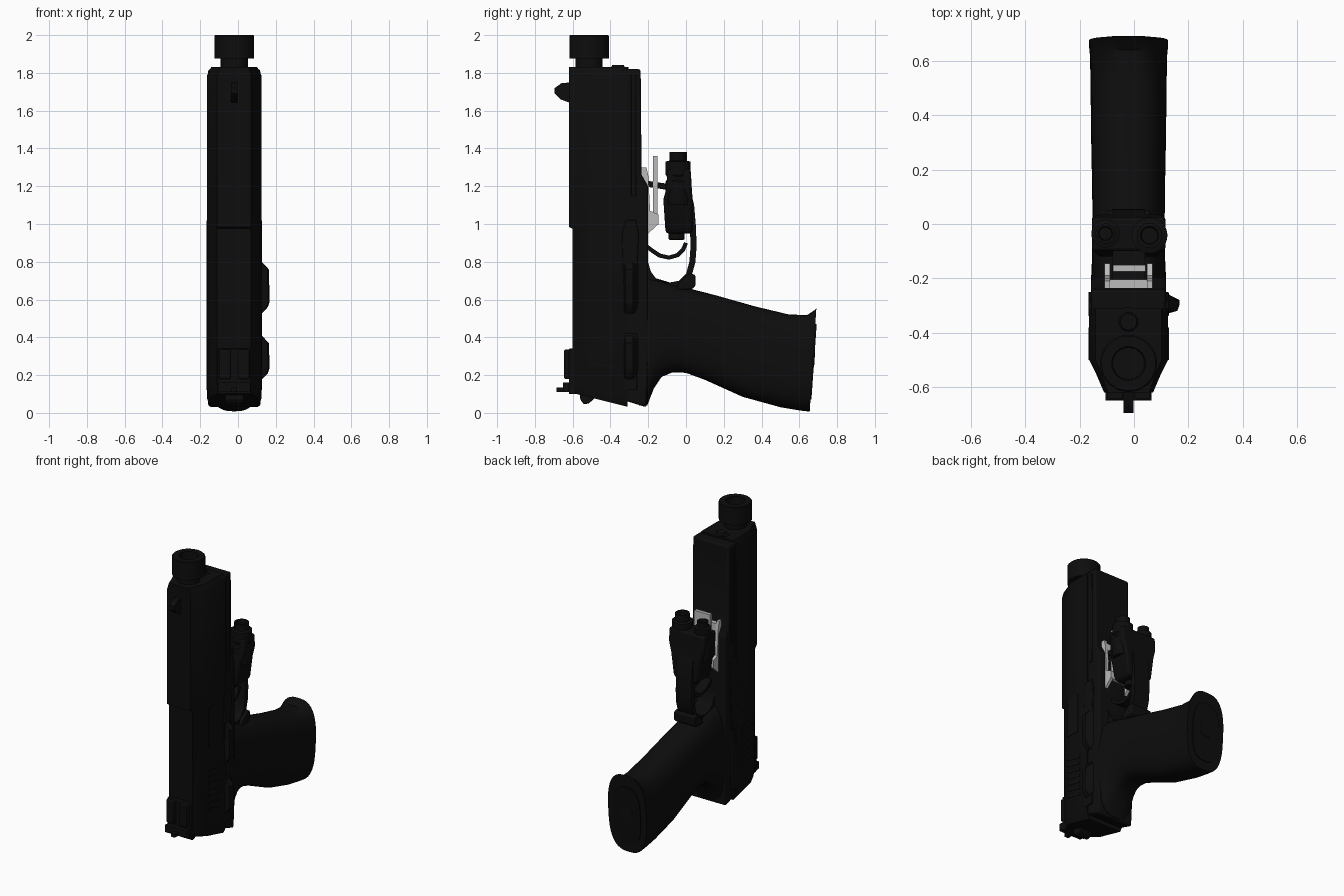
import bpy, bmesh, math

cube = bpy.data.objects.get("Cube")
if cube:
    bpy.data.objects.remove(cube, do_unlink=True)

CX = -0.02  # centre plane of the body


def material(name, value):
    m = bpy.data.materials.new(name)
    m.use_nodes = True
    colour = (value, value, value, 1)
    m.diffuse_color = colour
    m.node_tree.nodes["Principled BSDF"].inputs["Base Color"].default_value = colour
    return m


BLACK = material("matte black", 0.004)
SILVER = material("silver", 0.5)


def loft(name, rings, mat=BLACK, bevel=0, caps=True):
    """Skin a list of equal-length point rings and close both ends."""
    bm = bmesh.new()
    rows = [[bm.verts.new(p) for p in ring] for ring in rings]
    n = len(rows[0])
    for a, b in zip(rows, rows[1:]):
        for i in range(n):
            j = (i + 1) % n
            bm.faces.new((a[i], a[j], b[j], b[i]))
    if caps:
        bm.faces.new(rows[0][::-1])
        bm.faces.new(rows[-1])
    bmesh.ops.recalc_face_normals(bm, faces=bm.faces)
    mesh = bpy.data.meshes.new(name)
    bm.to_mesh(mesh)
    bm.free()
    mesh.materials.append(mat)
    ob = bpy.data.objects.new(name, mesh)
    bpy.context.collection.objects.link(ob)
    if bevel:
        mod = ob.modifiers.new("Bevel", "BEVEL")
        mod.width, mod.segments = bevel, 2
    bpy.ops.object.select_all(action="DESELECT")
    ob.select_set(True)
    bpy.context.view_layer.objects.active = ob
    bpy.ops.object.shade_smooth_by_angle(angle=math.radians(35))
    return ob


def side_profile(name, pts, x0, x1, mat=BLACK, bevel=0):
    return loft(name, [[(x, y, z) for y, z in pts] for x in (x0, x1)], mat, bevel)


def box(name, x0, x1, y0, y1, z0, z1, mat=BLACK, bevel=0):
    return side_profile(name, [(y0, z0), (y1, z0), (y1, z1), (y0, z1)], x0, x1, mat, bevel)


def lathe(name, x, y, profile, n=32):
    """Turn (radius, z) pairs about an upright axis."""
    angles = [math.tau * i / n for i in range(n)]
    return loft(name, [[(x + r * math.cos(a), y + r * math.sin(a), z) for a in angles]
                       for r, z in profile])


def ribbon(name, path, thick, half_width):
    """Flat bent strip following a side path."""
    left, right = [], []
    for i, (y, z) in enumerate(path):
        p, q = path[max(i - 1, 0)], path[min(i + 1, len(path) - 1)]
        dy, dz = q[0] - p[0], q[1] - p[1]
        k = thick / 2 / math.hypot(dy, dz)
        left.append((y - dz * k, z + dy * k))
        right.append((y + dz * k, z - dy * k))
    rings = [[(CX - half_width, *a), (CX + half_width, *a), (CX + half_width, *b), (CX - half_width, *b)]
             for a, b in zip(left, right)]
    return loft(name, rings)


# Slide: chamfered section with a slanted rear end
def slide_ring(z, scale=1, front=-0.62, slant=0):
    half = [(0.09, front), (0.12, -0.55), (0.145, -0.5), (0.145, -0.31)]
    pts = half + [(-x, y) for x, y in half[::-1]]
    return [(CX + x * scale, y, z - slant * (y + 0.6)) for x, y in pts]


loft("slide", [slide_ring(0.105, 0.87, -0.595, 0.25), slide_ring(0.15, 1, -0.6, 0.25),
               slide_ring(0.975, 1, -0.6), slide_ring(0.985), slide_ring(1.785), slide_ring(1.83, 0.84)])

# Frame and dust cover
side_profile("frame", [(-0.34, 0.07), (-0.21, 0.03), (-0.2, 0.2), (-0.2, 1.2), (-0.235, 1.26),
                       (-0.24, 1.82), (-0.34, 1.82)], CX - 0.138, CX + 0.138, bevel=0.012)

# Barrel with open bore, and recoil rod
lathe("barrel", CX, -0.513, [(0.072, 1.75), (0.072, 1.875), (0.105, 1.875), (0.105, 1.995), (0.1, 2.0),
                             (0.062, 2.0), (0.058, 1.88)])
lathe("recoil_rod", CX, -0.36, [(0.055, 1.8), (0.055, 1.832), (0.035, 1.832), (0.03, 1.842)])

# Sights and hammer
side_profile("front_sight", [(-0.61, 1.64), (-0.665, 1.66), (-0.695, 1.69), (-0.695, 1.72),
                             (-0.66, 1.745), (-0.61, 1.75)], CX - 0.018, CX + 0.018)
box("rear_sight_base", CX - 0.088, CX + 0.088, -0.62, -0.58, 0.1, 0.34, bevel=0.005)
for s in (-1, 1):
    box("rear_sight_post", CX + s * 0.05 - 0.03, CX + s * 0.05 + 0.03, -0.645, -0.6, 0.18, 0.335, bevel=0.005)
box("rear_sight_blade", CX - 0.085, CX + 0.085, -0.65, -0.6, 0.11, 0.16)
box("rear_sight_screw", CX - 0.015, CX + 0.015, -0.685, -0.63, 0.11, 0.135)
side_profile("hammer", [(-0.56, 0.12), (-0.56, 0.07), (-0.54, 0.045), (-0.515, 0.05), (-0.48, 0.08), (-0.48, 0.13)],
             CX - 0.05, CX + 0.05, bevel=0.006)


# Grip: rounded sections between a rear and a front edge point
def grip_ring(rear, front, half, n=40):
    ring = []
    for i in range(n):
        a = math.tau * i / n
        c, s = (math.copysign(abs(v) ** 0.72, v) for v in (math.cos(a), math.sin(a)))
        t = (s + 1) / 2
        ring.append((CX + half * c, rear[0] + (front[0] - rear[0]) * t, rear[1] + (front[1] - rear[1]) * t))
    return ring


loft("grip", [grip_ring(r, f, h) for r, f, h in (
    ((-0.25, 0.04), (-0.25, 0.72), 0.138),
    ((-0.205, 0.04), (-0.2, 0.72), 0.138),
    ((-0.17, 0.13), (-0.15, 0.71), 0.136),
    ((-0.13, 0.19), (-0.1, 0.695), 0.134),
    ((-0.07, 0.215), (-0.03, 0.672), 0.133),
    ((0.0, 0.212), (0.05, 0.65), 0.133),
    ((0.1, 0.175), (0.16, 0.622), 0.134),
    ((0.3, 0.085), (0.36, 0.565), 0.138),
    ((0.5, 0.03), (0.54, 0.522), 0.14),
    ((0.6, 0.013), (0.64, 0.517), 0.142),
    ((0.645, 0.008), (0.675, 0.54), 0.146),
    ((0.655, 0.008), (0.69, 0.552), 0.146))])

# Base plate of the magazine and its button
loft("magazine_base", [grip_ring((y, 0.07), (y + 0.028, 0.47), 0.105) for y in (0.64, 0.664)])
loft("base_button", [grip_ring((y, 0.24), (y + 0.006, 0.33), 0.045) for y in (0.65, 0.678)])

# Trigger guard, spur and trigger
ribbon("trigger_guard", [(-0.215, 0.79), (-0.2, 0.74), (-0.165, 0.695), (-0.1, 0.672), (-0.03, 0.685),
                         (0.015, 0.73), (0.034, 0.8), (0.04, 0.88), (0.037, 0.98), (0.027, 1.1),
                         (0.01, 1.17), (-0.05, 1.19), (-0.12, 1.2), (-0.22, 1.215)], 0.032, 0.06)
side_profile("guard_spur", [(-0.05, 0.65), (0.03, 0.655), (0.05, 0.67), (0.05, 0.73), (0.02, 0.74), (-0.04, 0.69)],
             CX - 0.08, CX + 0.08, bevel=0.008)
ribbon("trigger", [(-0.22, 0.89), (-0.18, 0.86), (-0.14, 0.833), (-0.09, 0.822), (-0.045, 0.835),
                   (-0.015, 0.865), (0.0, 0.9)], 0.022, 0.035)

# Light module: tapered body with two lamps
loft("light_body", [[(CX + sx * h, y, z) for sx, y in ((-1, y0), (1, y0), (1, y1), (-1, y1))]
                    for z, h, y0, y1 in ((0.95, 0.075, -0.105, 0.03), (0.98, 0.095, -0.11, 0.035),
                                         (1.13, 0.115, -0.12, 0.035), (1.2, 0.135, -0.1, 0.03),
                                         (1.29, 0.135, -0.1, 0.025))], bevel=0.012)
lathe("light_switch", CX, -0.05, [(0.035, 0.915), (0.042, 0.92), (0.042, 0.97)])
for name, x, y, r, top in (("main_lamp", 0.057, -0.042, 0.066, 1.38), ("side_lamp", -0.105, -0.035, 0.052, 1.37)):
    lathe(name, x, y, [(r * 0.9, 1.1), (r, 1.13), (r, 1.225), (r * 0.88, 1.235), (r * 0.88, 1.25), (r, 1.26),
                       (r, 1.33), (r * 0.7, 1.335), (r * 0.7, top), (r * 0.5, top), (r * 0.45, top - 0.02)])

# Silver mounting bracket
for s in (-1, 1):
    x = CX + s * 0.078
    side_profile("bracket_side", [(-0.245, 0.92), (-0.215, 0.92), (-0.2, 0.95), (-0.145, 1.0), (-0.145, 1.05),
                                  (-0.19, 1.07), (-0.2, 1.26), (-0.21, 1.3), (-0.245, 1.3)],
                 x - 0.01, x + 0.01, SILVER)
box("bracket_bar", CX - 0.058, CX + 0.062, -0.174, -0.15, 1.0, 1.36, SILVER)
box("bracket_web", CX - 0.075, CX + 0.075, -0.24, -0.205, 0.97, 1.28, SILVER)

# Control levers on the +x side
for name, z0, z1 in (("slide_stop", 0.54, 0.8), ("safety_lever", 0.19, 0.41)):
    loft(name, [[(0.1, -0.335, z), (x * 0.8 + 0.025, -0.32, z), (x, -0.295, z), (x, -0.28, z), (0.1, -0.245, z)]
                for x, z in ((0.125, z0 - 0.015), (0.158, z0 + 0.02), (0.168, z0 + 0.05),
                             (0.163, z1 - 0.04), (0.125, z1))])

# Side details on both flanks
for s in (-1, 1):
    outer, inner = CX + s * 0.148, CX + s * 0.13
    for i in range(7):
        z = 0.23 + i * 0.045
        side_profile("slide_serration", [(-0.5, z + 0.03), (-0.38, z), (-0.38, z + 0.018), (-0.5, z + 0.048)],
                     inner, outer)
    side_profile("frame_panel", [(-0.325, 0.54), (-0.27, 0.54), (-0.25, 0.95), (-0.265, 1.02), (-0.32, 1.02),
                                 (-0.34, 0.95)], inner, outer, bevel=0.004)
    box("dust_cover_rib", inner, CX + s * 0.143, -0.29, -0.265, 1.15, 1.79, bevel=0.004)
    box("rear_panel", inner, outer, -0.335, -0.26, 0.12, 0.42, bevel=0.004)
box("ejection_port", 0.12, 0.128, -0.5, -0.4, 0.7, 0.97)
